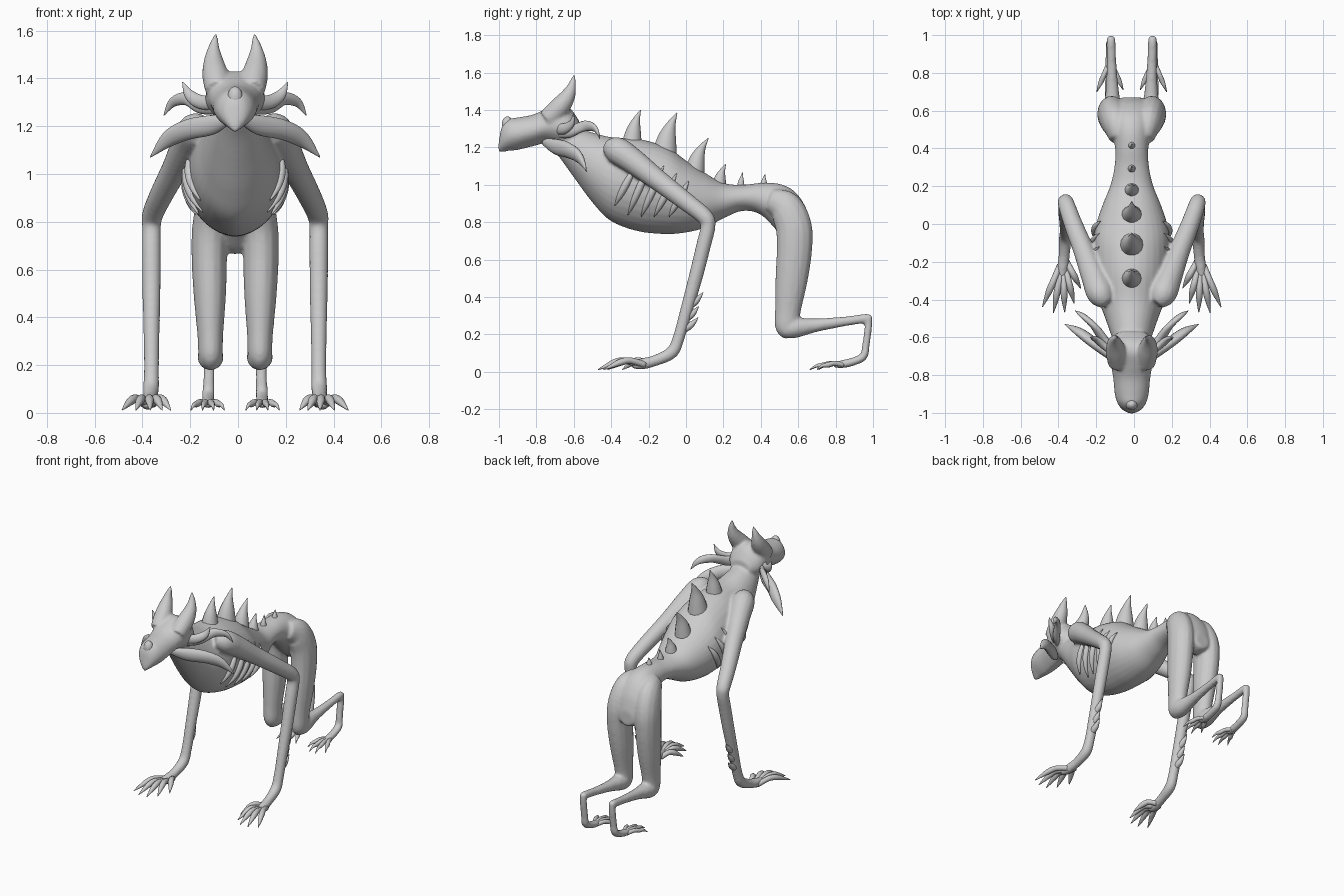
import bpy, bmesh
from math import sin, cos, pi, sqrt
from mathutils import Vector

CX = -0.012  # symmetry plane of the creature


def spline(rows, sub=5):
    """Catmull-Rom through rows of numbers."""
    out = []
    for i in range(len(rows) - 1):
        a, b, c, d = (rows[max(0, min(len(rows) - 1, i + k))] for k in (-1, 0, 1, 2))
        for s in range(sub):
            t = s / sub
            out.append([0.5 * (2 * q + (r - p) * t + (2 * p - 5 * q + 4 * r - w) * t * t
                        + (3 * q - p - 3 * r + w) * t ** 3) for p, q, r, w in zip(a, b, c, d)])
    out.append(list(rows[-1]))
    return out


def skin(bm, rings):
    loops = [[bm.verts.new(p) for p in ring] for ring in rings]
    n = len(loops[0])
    for a, b in zip(loops, loops[1:]):
        for i in range(n):
            bm.faces.new((a[i], a[(i + 1) % n], b[(i + 1) % n], b[i]))
    bm.faces.new(loops[0])
    bm.faces.new(loops[-1])


def loft(bm, rows, point=1.0, n=32):
    """Upright sections (y, top, bottom, half width); point > 1 sharpens the underside."""
    rings = []
    for y, top, bot, hw in spline(rows):
        ring = []
        for i in range(n):
            a = 2 * pi * i / n
            c, s = cos(a), sin(a)
            x = abs(c) ** (point if s < 0 else 1) * (1 if c > 0 else -1) * max(hw, .004)
            ring.append((x, y, (top + bot) / 2 + (top - bot) / 2 * s))
        rings.append(ring)
    skin(bm, rings)


def tube(bm, pts, ref=(1, 0, 0), flat=1.0, sides=(1, -1), n=14):
    """Tapered tube through (x, y, z, r); flat scales the radius along ref."""
    rows = spline(pts)
    ref = Vector(ref)
    rings = []
    for i, (x, y, z, r) in enumerate(rows):
        t = (Vector(rows[min(i + 1, len(rows) - 1)][:3]) - Vector(rows[max(i - 1, 0)][:3])).normalized()
        u = (ref - t * ref.dot(t)).normalized()
        v = t.cross(u)
        r = max(r, .002)
        rings.append([Vector((x, y, z)) + u * (r * flat * cos(2 * pi * k / n)) + v * (r * sin(2 * pi * k / n))
                      for k in range(n)])
    for s in sides:
        skin(bm, [[(p.x * s, p.y, p.z) for p in ring] for ring in rings])


def finish(bm, name):
    bmesh.ops.recalc_face_normals(bm, faces=bm.faces)
    for f in bm.faces:
        f.smooth = True
    me = bpy.data.meshes.new(name)
    bm.to_mesh(me)
    bm.free()
    ob = bpy.data.objects.new(name, me)
    ob.location.x = CX
    bpy.context.collection.objects.link(ob)
    return ob


# Trunk, neck and hips
TRUNK = [(-.75, 1.36, 1.23, .05), (-.68, 1.335, 1.15, .075), (-.6, 1.31, 1.04, .105), (-.5, 1.28, .905, .14),
         (-.4, 1.255, .805, .175), (-.25, 1.245, .75, .2), (-.1, 1.2, .737, .203), (0, 1.13, .745, .188),
         (.1, 1.065, .77, .155), (.2, 1.01, .82, .115), (.3, 1.0, .86, .092), (.4, 1.01, .84, .088),
         (.5, 1.005, .74, .11), (.58, .965, .67, .12), (.64, .88, .67, .1), (.67, .78, .68, .05)]
bm = bmesh.new()
loft(bm, TRUNK, 1.15)

# Head with flat, downward pointed snout
loft(bm, [(-1.003, 1.215, 1.175, .012), (-.985, 1.31, 1.175, .048), (-.95, 1.35, 1.18, .075), (-.9, 1.36, 1.185, .09),
          (-.82, 1.375, 1.205, .098), (-.75, 1.405, 1.22, .11), (-.68, 1.43, 1.2, .125),
          (-.62, 1.41, 1.2, .115), (-.57, 1.34, 1.24, .07)], 1.6)
# Ear-like horns
tube(bm, [(.07, -.74, 1.35, .055), (.082, -.68, 1.41, .056), (.09, -.635, 1.47, .043),
          (.089, -.61, 1.53, .024), (.078, -.598, 1.595, .004)])
# Hind legs: thigh to knee, shank, raised heel
tube(bm, [(.07, .45, .92, .06), (.088, .53, .88, .09), (.103, .575, .78, .098), (.108, .58, .66, .096),
          (.106, .565, .5, .088), (.104, .545, .33, .07), (.103, .54, .23, .062), (.103, .545, .18, .02)], flat=.78)
tube(bm, [(.103, .52, .225, .045), (.103, .58, .235, .055), (.103, .7, .25, .036), (.107, .85, .27, .026),
          (.11, .97, .287, .024), (.11, .985, .288, .01)])
tube(bm, [(.11, .98, .3, .018), (.11, .975, .24, .02), (.11, .963, .15, .02), (.112, .95, .085, .022),
          (.113, .9, .057, .022), (.114, .84, .042, .022), (.115, .79, .036, .015)], flat=1.2)
# Arms: shoulder, elbow, wrist, palm
tube(bm, [(.13, -.42, 1.2, .04), (.165, -.37, 1.185, .072), (.2, -.28, 1.125, .068), (.25, -.15, 1.025, .057),
          (.31, 0, .91, .05), (.345, .1, .83, .045), (.35, .118, .78, .04), (.35, .095, .68, .04),
          (.35, .05, .5, .038), (.35, 0, .32, .034), (.35, -.04, .18, .032), (.352, -.075, .105, .034),
          (.357, -.16, .062, .03), (.366, -.24, .042, .03), (.37, -.29, .04, .02)], flat=1.0)
body = finish(bm, "body")
rm = body.modifiers.new("blend", 'REMESH')
rm.mode = 'VOXEL'
rm.voxel_size = .009
rm.use_smooth_shade = True
sm = body.modifiers.new("soften", 'SMOOTH')
sm.factor = .5
sm.iterations = 6

# Nose pad
bm = bmesh.new()
bmesh.ops.create_uvsphere(bm, u_segments=20, v_segments=12, radius=1)
bmesh.ops.scale(bm, vec=(.032, .03, .046), verts=bm.verts)
bmesh.ops.translate(bm, vec=(0, -.955, 1.32), verts=bm.verts)
finish(bm, "nose_pad")

# Curling neck frills
bm = bmesh.new()
for pts in ([(.03, -.76, 1.23, .02), (.1, -.7, 1.205, .042), (.2, -.63, 1.185, .043), (.28, -.57, 1.145, .034),
             (.355, -.53, 1.07, .002)],
            [(.07, -.69, 1.28, .03), (.14, -.62, 1.285, .034), (.2, -.54, 1.315, .029), (.26, -.485, 1.3, .02),
             (.298, -.46, 1.245, .002)],
            [(.07, -.7, 1.3, .03), (.14, -.65, 1.3, .03), (.19, -.61, 1.33, .023), (.22, -.6, 1.385, .002)]):
    tube(bm, pts, ref=(0, 1, 0), flat=.65)
finish(bm, "neck_frills")

# Back spines: base y, base z, base radius, width ratio, tip y, tip z
bm = bmesh.new()
for y, z, r, w, ty, tz in ((-.29, 1.22, .055, 1, -.243, 1.4), (-.115, 1.17, .068, .95, -.048, 1.385),
                           (.045, 1.07, .056, 1, .12, 1.25), (.175, .99, .042, 1, .212, 1.11),
                           (.292, .98, .023, 1, .303, 1.065), (.415, .99, .022, 1, .422, 1.055)):
    tube(bm, [(0, y, z, r), (0, y + (ty - y) * .22, z + (tz - z) * .4, r * .72),
              (0, y + (ty - y) * .55, z + (tz - z) * .72, r * .36), (0, ty, tz, .002)], flat=w, sides=(1,))
finish(bm, "back_spines")


# Ribs lying on the flank
def flank(y, z):
    for a, b in zip(TRUNK, TRUNK[1:]):
        if a[0] <= y <= b[0]:
            k = (y - a[0]) / (b[0] - a[0])
            top, bot, hw = (a[j] + (b[j] - a[j]) * k for j in (1, 2, 3))
            s = (2 * z - top - bot) / (top - bot)
            return hw * sqrt(max(0, 1 - s * s))


bm = bmesh.new()
for y0, z0, y1, z1 in ((-.38, .89, -.27, 1.1), (-.31, .84, -.19, 1.12), (-.24, .83, -.12, 1.1),
                       (-.17, .83, -.05, 1.06), (-.09, .83, .015, 1.02)):
    pts = []
    for k in range(6):
        t = k / 5
        y, z = y0 + (y1 - y0) * t, z0 + (z1 - z0) * t
        pts.append((flank(y, z) + .003, y, z, .002 + .018 * sin(pi * t) ** .8))
    tube(bm, pts)
finish(bm, "ribs")

# Forearm barbs
bm = bmesh.new()
for y, z, ty, tz in ((.0, .345, .092, .425), (-.015, .28, .068, .35), (-.03, .22, .065, .29)):
    tube(bm, [(.35, y, z, .02), (.352, y + (ty - y) * .55, z + (tz - z) * .4, .019), (.355, ty, tz, .002)])
finish(bm, "forearm_barbs")


# Clawed digits: root and tip on the ground plane, arched in between
def digit(bm, rx, ry, tx, ty, r, arch, z=.038):
    def at(k, h, rad):
        return (rx + (tx - rx) * k, ry + (ty - ry) * k, h, rad)
    tube(bm, [at(0, z, r), at(.35, arch, r), at(.58, arch - .008, r * 1.05), at(.8, .032, r * .65), at(1, .012, .002)], n=12)


bm = bmesh.new()
for rx, ry, tx, ty in ((.345, -.2, .27, -.34), (.35, -.24, .305, -.42), (.362, -.25, .355, -.468),
                       (.375, -.25, .415, -.47), (.38, -.22, .473, -.44)):
    digit(bm, rx, ry, tx, ty, .017, .06)
finish(bm, "hand_fingers")

bm = bmesh.new()
for rx, tx, ty in ((.103, .045, .71), (.11, .09, .665), (.118, .137, .662), (.126, .185, .7)):
    digit(bm, rx, .84, tx, ty, .013, .045)
finish(bm, "foot_toes")
